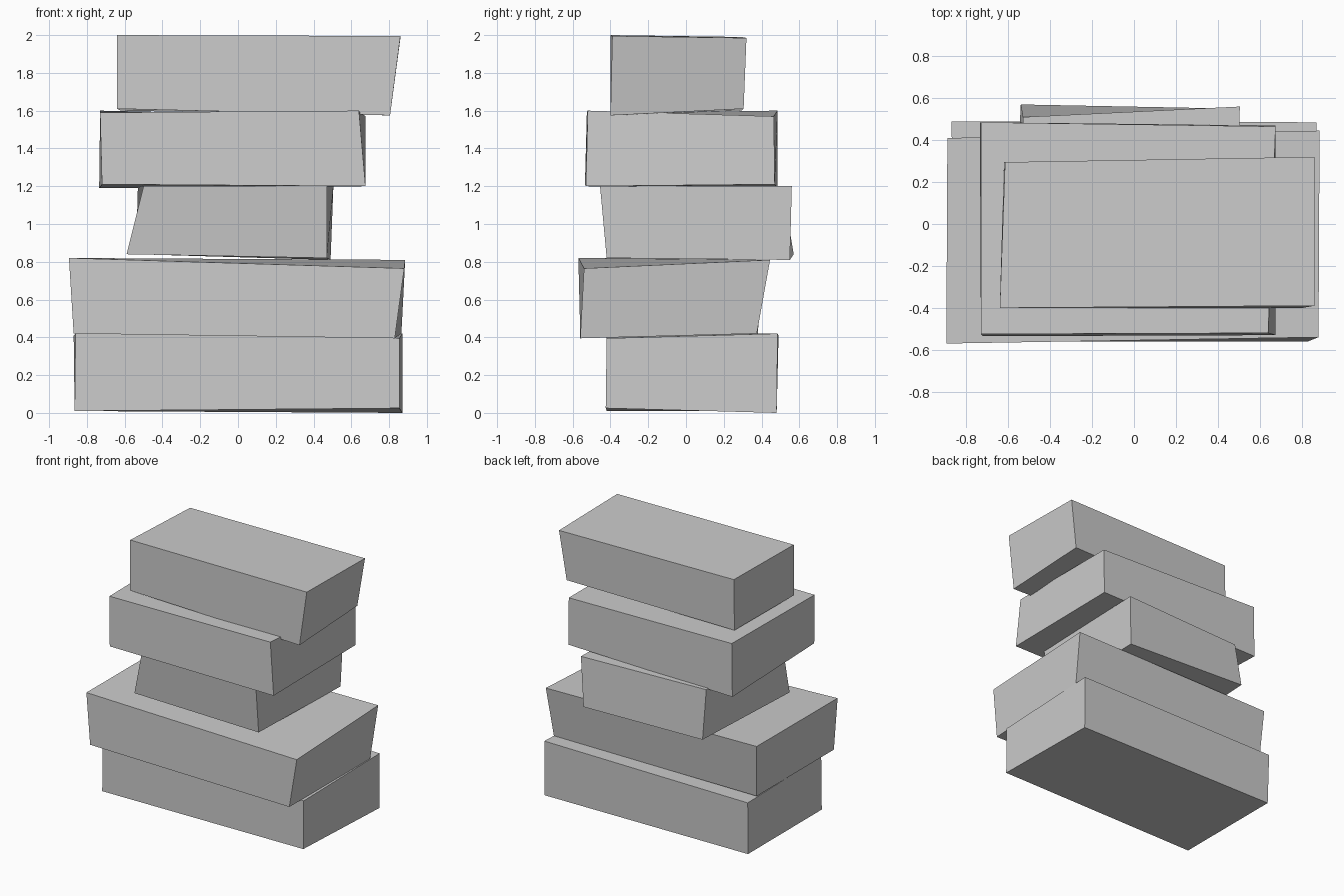
import bpy
import bmesh

# Remove the default cube
default_cube = bpy.data.objects.get("Cube")
if default_cube:
    bpy.data.objects.remove(default_cube, do_unlink=True)


def make_material(name, colour):
    material = bpy.data.materials.new(name)
    material.use_nodes = True
    material.diffuse_color = colour
    shader = next(n for n in material.node_tree.nodes if n.type == "BSDF_PRINCIPLED")
    shader.inputs["Base Color"].default_value = colour
    return material


stone_grey = make_material("stone grey", (0.6, 0.6, 0.6, 1))


def make_slab(name, bottom, top):
    """Rough block between two skewed rings: front left, front right, back right, back left."""
    mesh = bpy.data.meshes.new(name)
    bm = bmesh.new()
    lower = [bm.verts.new(corner) for corner in bottom]
    upper = [bm.verts.new(corner) for corner in top]
    bm.faces.new(reversed(lower))
    bm.faces.new(upper)
    for i in range(len(lower)):
        j = (i + 1) % len(lower)
        bm.faces.new((lower[i], lower[j], upper[j], upper[i]))
    bmesh.ops.recalc_face_normals(bm, faces=bm.faces)
    bm.to_mesh(mesh)
    bm.free()
    mesh.materials.append(stone_grey)
    slab = bpy.data.objects.new(name, mesh)
    bpy.context.collection.objects.link(slab)
    return slab


# Wide base stone
make_slab(
    "base_stone",
    bottom=[(-.865, -.42, .01), (.855, -.425, .025), (.87, .48, 0), (-.865, .48, .01)],
    top=[(-.86, -.42, .42), (.855, -.42, .395), (.87, .485, .42), (-.87, .49, .41)],
)

# Widest stone, overhanging the front
make_slab(
    "second_stone",
    bottom=[(-.87, -.56, .42), (.83, -.56, .395), (.865, .375, .42), (-.87, .38, .42)],
    top=[(-.895, -.57, .82), (.88, -.54, .765), (.885, .445, .81), (-.89, .41, .82)],
)

# Narrow middle stone
make_slab(
    "middle_stone",
    bottom=[(-.59, -.42, .84), (.47, -.42, .82), (.49, .55, .81), (-.54, .57, .84)],
    top=[(-.5, -.455, 1.2), (.47, -.455, 1.2), (.505, .56, 1.2), (-.53, .51, 1.2)],
)

# Fourth stone
make_slab(
    "fourth_stone",
    bottom=[(-.72, -.535, 1.21), (.675, -.53, 1.2), (.675, .47, 1.21), (-.735, .485, 1.19)],
    top=[(-.73, -.525, 1.59), (.64, -.52, 1.6), (.675, .465, 1.57), (-.73, .485, 1.6)],
)

# Shallow top stone
make_slab(
    "top_stone",
    bottom=[(-.64, -.4, 1.61), (.805, -.4, 1.575), (.805, .305, 1.61), (-.62, .295, 1.6)],
    top=[(-.64, -.4, 2), (.86, -.39, 1.995), (.86, .32, 1.985), (-.615, .295, 1.99)],
)
